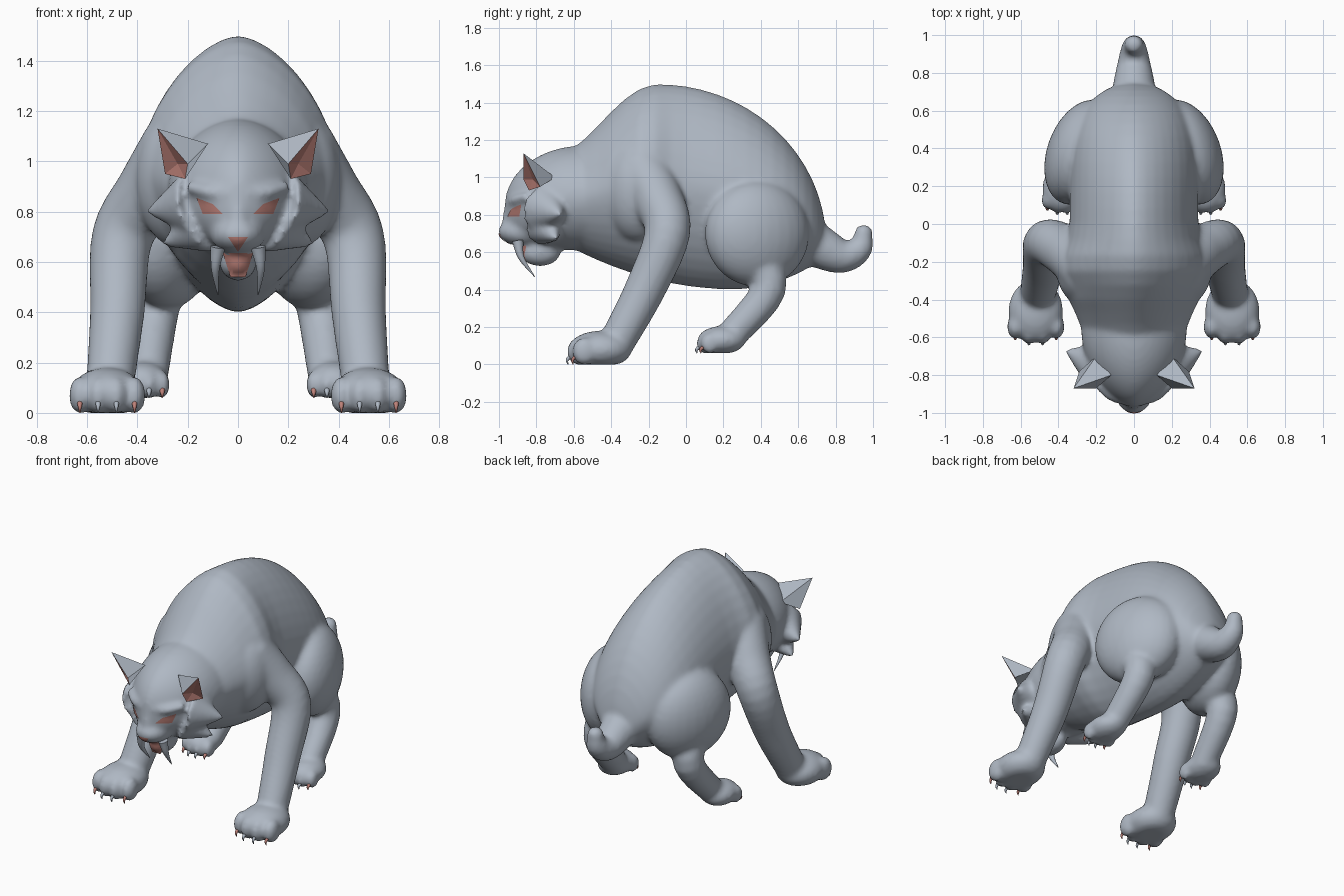
import bpy, bmesh, math
from mathutils import Matrix, Vector
from mathutils.bvhtree import BVHTree

cube = bpy.data.objects.get("Cube")
if cube:
    bpy.data.objects.remove(cube, do_unlink=True)


def material(name, colour):
    mat = bpy.data.materials.new(name)
    mat.use_nodes = True
    mat.diffuse_color = (*colour, 1)
    mat.node_tree.nodes["Principled BSDF"].inputs["Base Color"].default_value = (*colour, 1)
    return mat


FUR = material("blue grey fur", (0.43, 0.48, 0.55))
PINK = material("dusky pink", (0.51, 0.22, 0.19))


def finish(name, bm, materials, smooth=True):
    """Turn a bmesh into a linked object."""
    bmesh.ops.recalc_face_normals(bm, faces=bm.faces)
    mesh = bpy.data.meshes.new(name)
    bm.to_mesh(mesh)
    bm.free()
    for mat in materials:
        mesh.materials.append(mat)
    if smooth:
        mesh.shade_smooth()
        mesh.set_sharp_from_angle(angle=math.radians(55))
    ob = bpy.data.objects.new(name, mesh)
    bpy.context.collection.objects.link(ob)
    return ob


def skin(name, rings, mat=FUR):
    """Bridge a row of closed rings and cap both ends."""
    bm = bmesh.new()
    loops = [[bm.verts.new(point) for point in ring] for ring in rings]
    for one, two in zip(loops, loops[1:]):
        for j in range(len(one)):
            bm.faces.new((one[j - 1], one[j], two[j], two[j - 1]))
    bm.faces.new(loops[0])
    bm.faces.new(loops[-1])
    return finish(name, bm, [mat])


def loft(name, start, end, section, power, count=28, sides=40):
    """Upright rings along y; section(y) gives top, bottom and half width."""
    rings = []
    for i in range(1, count):
        y = (start + end) / 2 - (end - start) / 2 * math.cos(math.pi * i / count)
        top, low, width = section(y)
        ring = []
        for j in range(sides):
            angle = math.tau * (j + 0.5) / sides
            x, z = (math.copysign(abs(v) ** power, v) for v in (math.cos(angle), math.sin(angle)))
            ring.append((width * x, y, (top + low) / 2 + z * (top - low) / 2))
        rings.append(ring)
    return skin(name, rings)


def limb(name, points, thick, thin, side=1, mat=FUR, sides=18, steps=5):
    """Tapering round tube along a smooth path."""
    pts = [Vector(p) for p in points]
    pts = [2 * pts[0] - pts[1], *pts, 2 * pts[-1] - pts[-2]]
    path = []
    for a, b, c, d in zip(pts, pts[1:], pts[2:], pts[3:]):
        for k in range(steps):
            t = k / steps
            path.append(b + t / 2 * (c - a + t * (2 * a - 5 * b + 4 * c - d + t * (3 * (b - c) + d - a))))
    path.append(pts[-2])
    whole = path[-1] - path[0]
    guide = Vector((0, 0, 1)) if abs(whole.x) > abs(whole.z) else Vector((1, 0, 0))
    rings = []
    for i, centre in enumerate(path):
        along = (path[min(i + 1, len(path) - 1)] - path[max(i - 1, 0)]).normalized()
        across = along.cross(guide).normalized()
        up = across.cross(along)
        radius = thick + (thin - thick) * i / (len(path) - 1)
        spin = [math.tau * j / sides for j in range(sides)]
        ring = [centre + radius * (across * math.cos(a) + up * math.sin(a)) for a in spin]
        rings.append([(side * p.x, p.y, p.z) for p in ring])
    return skin(name, rings, mat)


def blob(name, centre, radii, side=1, yaw=0, floor=0):
    """Ellipsoid, flattened where it would sink below the floor."""
    bm = bmesh.new()
    place = (Matrix.Diagonal((side, 1, 1, 1)) @ Matrix.Translation(centre)
             @ Matrix.Rotation(yaw, 4, "Z") @ Matrix.Diagonal((*radii, 1)))
    bmesh.ops.create_uvsphere(bm, u_segments=28, v_segments=18, radius=1, matrix=place)
    for v in bm.verts:
        v.co.z = max(v.co.z, floor)
    return finish(name, bm, [FUR])


def fuse(name, parts):
    """Melt overlapping parts into one continuous smooth skin."""
    bm = bmesh.new()
    for part in parts:
        bm.from_mesh(part.data)
        bpy.data.objects.remove(part, do_unlink=True)
    ob = finish(name, bm, [FUR])
    remesh = ob.modifiers.new("melt", "REMESH")
    remesh.mode, remesh.voxel_size = "VOXEL", 0.015
    relax = ob.modifiers.new("relax", "SMOOTH")
    relax.factor, relax.iterations = 0.5, 8
    melted = bpy.data.meshes.new_from_object(ob.evaluated_get(bpy.context.evaluated_depsgraph_get()))
    ob.modifiers.clear()
    ob.data = melted
    melted.shade_smooth()
    return ob


def plate(name, outline, tree, side=1):
    """Thin pink patch laid on the front of the skin; outline is x, z."""
    middle = sum((Vector(p) for p in outline), Vector((0, 0))) / len(outline)
    bm = bmesh.new()

    def laid(point):
        hit = tree.ray_cast(Vector((side * point.x, -2, point.y)), Vector((0, 1, 0)))[0]
        y = min(hit.y if hit else 0, -0.85)
        return bm.verts.new((side * point.x, y - 0.005, point.y))

    rim = [Vector(a).lerp(Vector(b), k / 4) for a, b in zip(outline, outline[1:] + outline[:1]) for k in range(4)]
    loops = [[laid(middle.lerp(p, size)) for p in rim] for size in (1, 0.8, 0.6, 0.4, 0.2)]
    for one, two in zip(loops, loops[1:]):
        for j in range(len(one)):
            bm.faces.new((one[j - 1], one[j], two[j], two[j - 1]))
    bm.faces.new(loops[-1])
    ob = finish(name, bm, [PINK])
    if ob.data.polygons[0].normal.y > 0:
        ob.data.flip_normals()


# Trunk: arched back, sagging belly, bulge at the shoulders
def trunk(y):
    if y > -0.15:
        top = 0.65 + 0.85 * math.sqrt(1 - ((y + 0.15) / 0.9) ** 2)
    else:
        top = 1.3 + 0.2 * math.cos(math.pi * (y + 0.15) / 0.6)
    low = 0.4 + (y - 0.25) ** 2 * (0.3 if y < 0.25 else 0.7)
    rump = math.sqrt(1 - max(0, (y - 0.2) / 0.55) ** 3)
    shoulder = 0.06 * math.exp(-((y + 0.22) / 0.12) ** 2)
    return top, low, 0.34 * rump + shoulder - 0.4 * max(0, -0.4 - y)


# Skull: wide at the neck, rounding off to a flat face
def skull(y):
    round_off = 1 - max(0, (-0.55 - y) / 0.42) ** 2
    return 0.85 + 0.32 * round_off ** 0.5, 0.82 - 0.21 * round_off ** 0.25, 0.28 * round_off ** 0.6


# Paw with four toes; the claws stay separate
def paw(name, centre, radii, floor, side):
    parts = [blob(name, centre, radii, side, floor=floor)]
    x, y, z = centre
    wide, deep, high = radii
    for k in range(4):
        turn = (k - 1.5) / 2
        toe = Vector((x + turn * wide, y - deep * (0.68 - turn * turn / 3), floor + high * 0.7))
        parts.append(blob(f"{name}_toe", toe, (wide * 0.3, deep * 0.38, high * 0.75), side, floor=floor))
        tip = toe + Vector((0, -deep * 0.35, -high * 0.4))
        limb(f"{name}_claw_{k + 1}", [toe, tip, (tip.x, tip.y, floor)], 0.016, 0.002, side,
             PINK if k in (0, 3) else FUR, sides=8)
    return parts


coat = [
    loft("trunk", -0.75, 0.75, trunk, 1.2),
    limb("tail", [(0, 0.6, 0.7), (0, 0.75, 0.61), (0, 0.85, 0.58), (0, 0.93, 0.62), (0, 0.95, 0.7)], 0.13, 0.048),
    blob("tail_tip", (0, 0.95, 0.7), (0.05, 0.05, 0.05)),
    loft("skull", -0.97, -0.5, skull, 1.1),
    blob("muzzle", (0, -0.86, 0.71), (0.11, 0.145, 0.08)),
    blob("lower_jaw", (0, -0.78, 0.6), (0.075, 0.11, 0.075)),
    limb("nose_bridge", [(0, -0.88, 0.95), (0, -0.92, 0.85), (0, -0.95, 0.71)], 0.06, 0.04)]

for label, side in (("left", 1), ("right", -1)):
    # Limbs
    coat += [
        blob("shoulder", (0.22, -0.25, 0.93), (0.19, 0.2, 0.28), side),
        limb("front_leg", [(0.24, -0.24, 1.05), (0.35, -0.15, 0.88), (0.46, -0.1, 0.7),
                           (0.48, -0.22, 0.4), (0.51, -0.38, 0.1)], 0.15, 0.095, side, sides=24),
        blob("thigh", (0.28, 0.38, 0.7), (0.18, 0.29, 0.285), side, yaw=0.35),
        limb("hind_leg", [(0.3, 0.36, 0.6), (0.33, 0.44, 0.4), (0.36, 0.22, 0.13)], 0.11, 0.08, side)]
    coat += paw(f"{label}_front_paw", (0.52, -0.46, 0.08), (0.145, 0.17, 0.1), 0, side)
    coat += paw(f"{label}_hind_paw", (0.38, 0.19, 0.13), (0.105, 0.13, 0.075), 0.06, side)

    # Brow and cheek ruff
    coat += [
        limb("brow", [(0.03, -0.93, 0.87), (0.12, -0.91, 0.88), (0.2, -0.85, 0.9)], 0.035, 0.02, side),
        limb("cheek", [(0.18, -0.75, 0.83), (0.36, -0.67, 0.8)], 0.14, 0.01, side),
        limb("jowl", [(0.14, -0.76, 0.74), (0.3, -0.69, 0.67)], 0.11, 0.01, side)]

body = fuse("body", coat)
surface = BVHTree.FromPolygons([v.co for v in body.data.vertices], [p.vertices[:] for p in body.data.polygons])
plate("open_mouth", [(-0.06, 0.635), (0.06, 0.635), (0.03, 0.54), (-0.03, 0.54)], surface)
plate("nose", [(-0.04, 0.7), (0.04, 0.7), (0, 0.64)], surface)

# Ear corners: inner, lower, outer, back, crown, tip, and the recess of the lining
ear = [(0.2, -0.87, 0.99), (0.21, -0.84, 0.93), (0.29, -0.78, 0.95), (0.2, -0.7, 1),
       (0.12, -0.8, 1.07), (0.32, -0.87, 1.13), (0.24, -0.82, 0.99)]
ear_faces = [(0, 5, 4), (4, 5, 3), (3, 5, 2), (0, 4, 3, 2, 1), (0, 6, 5), (5, 6, 2), (2, 6, 1), (1, 6, 0)]

for label, side in (("left", 1), ("right", -1)):
    # Ear with pink faces around the recess
    bm = bmesh.new()
    corners = [bm.verts.new((side * x, y, z)) for x, y, z in ear]
    for indices in ear_faces:
        bm.faces.new([corners[i] for i in indices]).material_index = int(6 in indices)
    finish(f"{label}_ear", bm, [FUR, PINK], smooth=False)

    # Eye and fang
    plate(f"{label}_eye", [(0.06, 0.79), (0.1, 0.83), (0.165, 0.855), (0.14, 0.79)], surface, side)
    limb(f"{label}_fang", [(0.08, -0.9, 0.66), (0.09, -0.88, 0.57), (0.08, -0.81, 0.47)], 0.03, 0.002, side)
